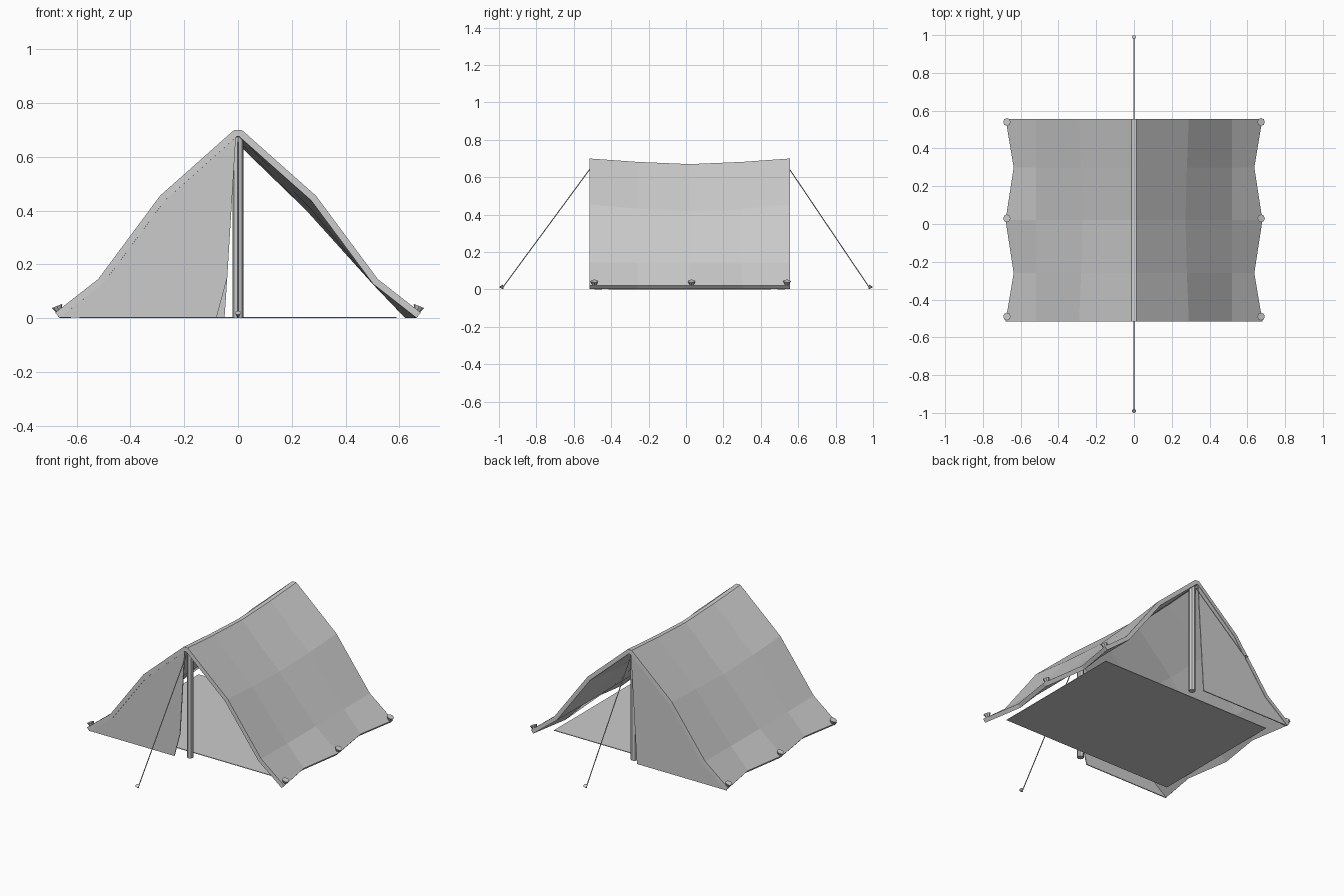
import bpy, bmesh, math
from mathutils import Vector

if "Cube" in bpy.data.objects:
    bpy.data.objects.remove(bpy.data.objects["Cube"])

YC = 0.02      # middle of the tent body
HALF = 0.535   # half length of the tent body


def mesh_object(name, verts, faces):
    me = bpy.data.meshes.new(name)
    me.from_pydata(verts, [], faces)
    ob = bpy.data.objects.new(name, me)
    bpy.context.collection.objects.link(ob)
    return ob


def rod(name, a, b, r1, r2, sides):
    """Cylinder or cone running from a to b."""
    a, b = Vector(a), Vector(b)
    d = b - a
    bpy.ops.mesh.primitive_cone_add(vertices=sides, radius1=r1, radius2=r2,
                                    depth=d.length, location=(a + b) / 2)
    ob = bpy.context.object
    ob.name = name
    ob.rotation_euler = d.to_track_quat('Z', 'Y').to_euler()
    return ob


# Canopy: sagging sheet through five cross-sections
end = [(0.014, 0.70), (0.29, 0.455), (0.52, 0.145), (0.68, 0.02)]
quarter = [(0.013, 0.682), (0.28, 0.432), (0.52, 0.143), (0.637, 0.02)]
middle = [(0.012, 0.67), (0.272, 0.418), (0.52, 0.143), (0.68, 0.02)]
stations = [(-HALF, end), (-0.28, quarter), (0, middle), (0.28, quarter), (HALF, end)]
verts, faces = [], []
for y, half in stations:
    full = [(-x, z) for x, z in reversed(half)] + half
    verts += [(x, YC + y, z) for x, z in full]
for i in range(4):
    for j in range(7):
        k = i * 8 + j
        faces.append((k, k + 1, k + 9, k + 8))
canopy = mesh_object("canopy", verts, faces)
mod = canopy.modifiers.new("thickness", 'SOLIDIFY')
mod.thickness = 0.025
mod.offset = -1
mod.use_even_offset = True


# Closed door flaps on the left half of both ends
def flap(name, y, bottom_x):
    outline = [(-0.008, 0.675), (-0.282, 0.442), (-0.508, 0.138), (-0.667, 0.002),
               (bottom_x, 0.002), (-0.04, 0.15), (-0.02, 0.48)]
    n = len(outline)
    v = [(x, y + dy, z) for dy in (-0.003, 0.003) for x, z in outline]
    f = [tuple(range(n)), tuple(range(2 * n - 1, n - 1, -1))]
    f += [(i, i + n, (i + 1) % n + n, (i + 1) % n) for i in range(n)]
    ob = mesh_object(name, v, f)
    bm = bmesh.new()
    bm.from_mesh(ob.data)
    bmesh.ops.recalc_face_normals(bm, faces=bm.faces)
    bm.to_mesh(ob.data)
    bm.free()


flap("front_flap", YC - HALF + 0.004, -0.08)
flap("back_flap", YC + HALF - 0.004, -0.05)

# Ground sheet
bpy.ops.mesh.primitive_cube_add(size=1, location=(0, YC, 0.002))
floor = bpy.context.object
floor.name = "ground_sheet"
floor.scale = (1.18, 0.87, 0.004)

# Poles, guy lines and their ground pegs at each end
for s, label in ((-1, "front"), (1, "back")):
    y = YC + s * (HALF - 0.045)
    pole = rod(label + "_pole", (0, y, 0), (0, y, 0.68), 0.02, 0.02, 8)
    rod(label + "_guy_line", (0, YC + s * (HALF - 0.01), 0.655), (0, s * 0.98, 0.01),
        0.003, 0.003, 5)
    rod(label + "_guy_peg", (0, s * 0.978, 0.003), (0, s * 0.99, 0.02), 0.003, 0.012, 8)

# Hem pegs along both sides
for sx, side in ((-1, "left"), (1, "right")):
    for i, y in enumerate((-0.49, YC + 0.01, 0.54)):
        rod(f"{side}_hem_peg_{i + 1}", (sx * 0.66, y, 0.012), (sx * 0.673, y, 0.045),
            0.006, 0.021, 8)
